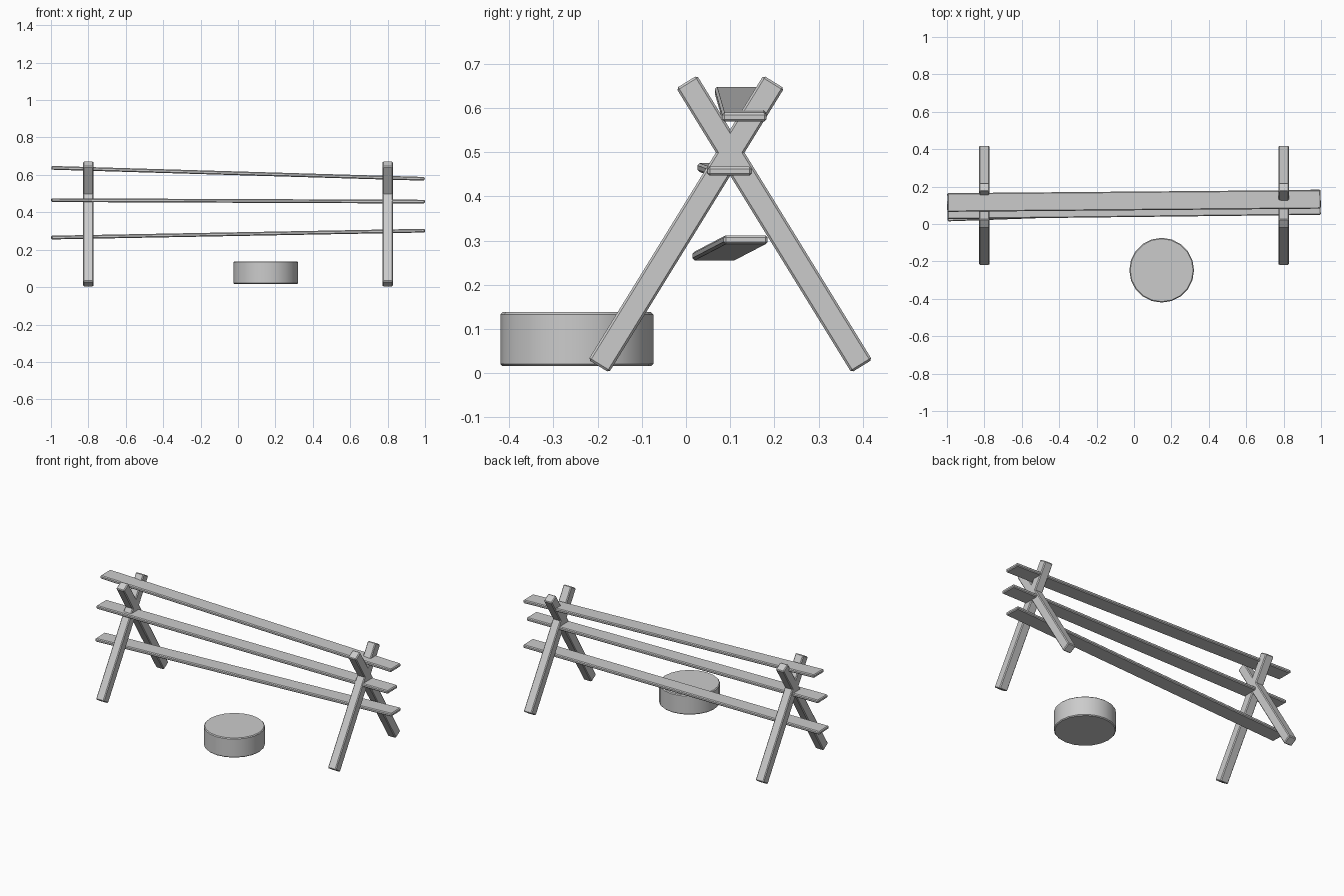
import bpy
from mathutils import Vector, Matrix

if "Cube" in bpy.data.objects:
    bpy.data.objects.remove(bpy.data.objects["Cube"])


def bevel(obj, width, segments=1):
    m = obj.modifiers.new("soft_edges", 'BEVEL')
    m.width = width
    m.segments = segments
    m.limit_method = 'ANGLE'


def beam(name, start, end, width, thick, side):
    """Box running from start to end; 'side' is the direction of its width."""
    start, end = Vector(start), Vector(end)
    along = (end - start).normalized()
    normal = along.cross(Vector(side)).normalized()
    across = normal.cross(along)
    bpy.ops.mesh.primitive_cube_add(size=1)
    obj = bpy.context.object
    obj.name = name
    obj.data.transform(Matrix.Diagonal(((end - start).length, width, thick, 1)))
    rot = Matrix((along, across, normal)).transposed().to_4x4()
    obj.matrix_world = Matrix.Translation((start + end) / 2) @ rot
    bevel(obj, 0.005)
    return obj


# Crossed legs at each end, mirrored about y = 0.1
for label, x in (("left", -0.8), ("right", 0.8)):
    for face, s in (("front", 1), ("back", -1)):
        beam(f"{label}_{face}_leg",
             (x, 0.1 - s * 0.2975, 0.016), (x, 0.1 + s * 0.0985, 0.659),
             0.055, 0.055, (1, 0, 0))

# Three loosely laid planks: (y, z) of the left end, then of the right end
planks = {
    "top_plank": ((0.115, 0.638), (0.132, 0.579)),
    "middle_plank": ((0.076, 0.465), (0.099, 0.457)),
    "bottom_plank": ((0.064, 0.265), (0.135, 0.302)),
}
for name, (a, b) in planks.items():
    beam(name, (-0.998, *a), (0.998, *b), 0.1, 0.02, (0, 1, 0))

# Round block standing in front
bpy.ops.mesh.primitive_cylinder_add(vertices=20, radius=0.173, depth=0.122,
                                    location=(0.148, -0.247, 0.077))
block = bpy.context.object
block.name = "round_block"
bevel(block, 0.005)
bpy.ops.object.shade_smooth_by_angle()
